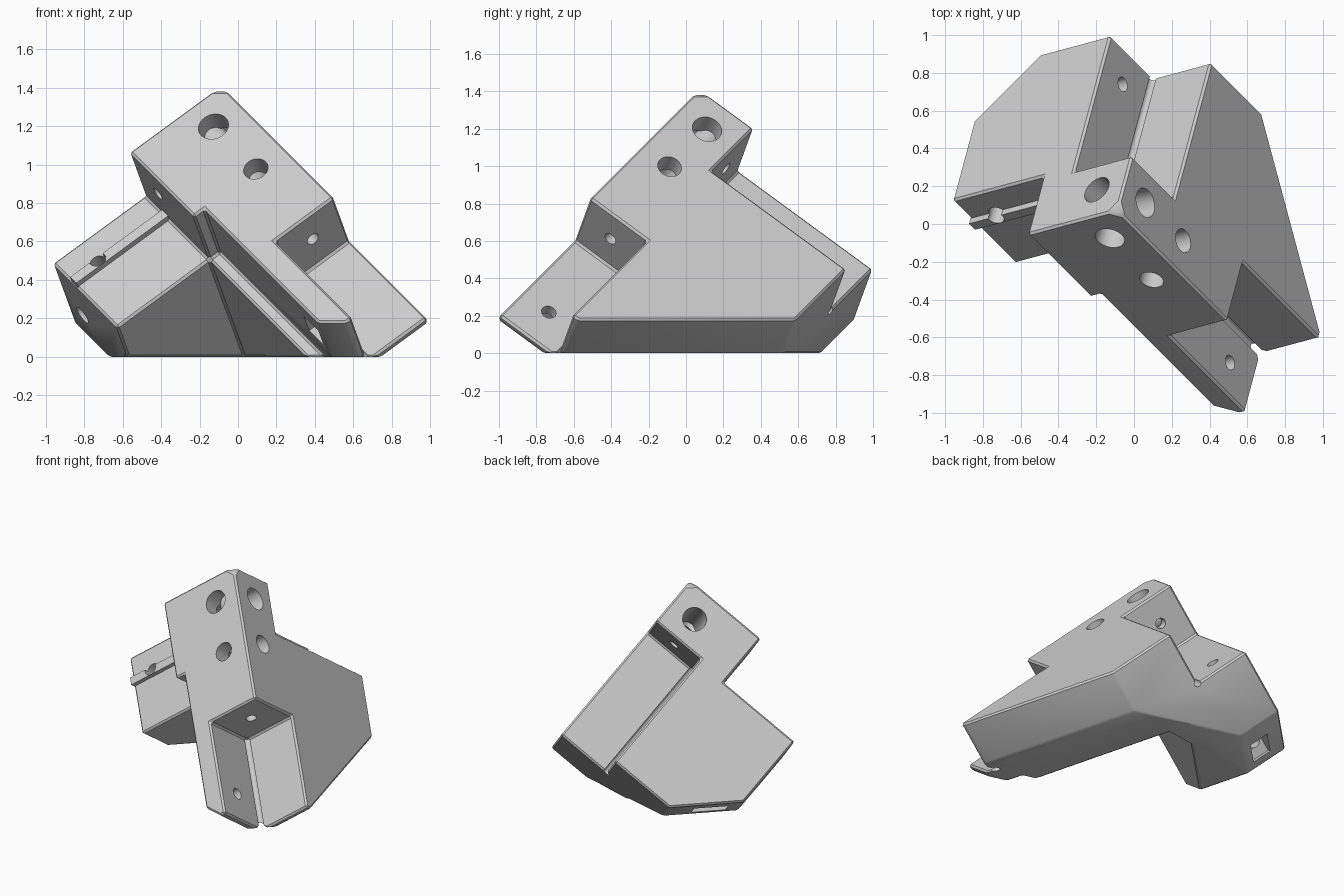
import bpy, bmesh, math
from mathutils import Matrix, Vector

if "Cube" in bpy.data.objects:
    bpy.data.objects.remove(bpy.data.objects["Cube"], do_unlink=True)

# Tilted frame: three square axes run down from the apex
APEX = Vector((-0.088, 0.073, 1.415))
FALL = 1 / math.sqrt(3)
AXES = [Vector((math.cos(math.radians(t)) * math.sqrt(2) * FALL,
                math.sin(math.radians(t)) * math.sqrt(2) * FALL, -FALL))
        for t in (195, 75, -45)]
FRAME = Matrix.Translation(APEX) @ Matrix(AXES).transposed().to_4x4()

# Main sizes along the axes
END = (1.215, 1.28, 1.71)
NOTCH = 0.39
WALL, STRIP, BLOCK = 0.605, 0.535, 0.58
BORE = 0.188
FAR = 3


def new_object(name, bm):
    mesh = bpy.data.meshes.new(name)
    bmesh.ops.recalc_face_normals(bm, faces=bm.faces)
    bm.to_mesh(mesh)
    bm.free()
    obj = bpy.data.objects.new(name, mesh)
    bpy.context.collection.objects.link(obj)
    return obj


def box_bm(low, high):
    bm = bmesh.new()
    bmesh.ops.create_cube(bm, size=1)
    low, high = Vector(low), Vector(high)
    for v in bm.verts:
        v.co = Vector(low[i] + (v.co[i] + 0.5) * (high[i] - low[i]) for i in range(3))
    return bm


def rod_bm(axis, start, stop, center, radius):
    """Cylinder along one axis; center holds the two other coordinates in order."""
    bm = bmesh.new()
    mid = list(center)
    mid.insert(axis, (start + stop) / 2)
    direction = Vector(1.0 if i == axis else 0.0 for i in range(3))
    turn = direction.to_track_quat('Z', 'Y').to_matrix().to_4x4()
    bmesh.ops.create_cone(bm, cap_ends=True, segments=32, radius1=radius, radius2=radius,
                          depth=stop - start, matrix=Matrix.Translation(mid) @ turn)
    return bm


def apply_modifier(obj, mod):
    bpy.context.view_layer.objects.active = obj
    bpy.ops.object.modifier_apply(modifier=mod.name)


def combine(obj, bm, operation='DIFFERENCE'):
    tool = new_object("cutter", bm)
    tool.hide_render = True
    mod = obj.modifiers.new("shape", 'BOOLEAN')
    mod.operation, mod.solver, mod.object = operation, 'EXACT', tool
    apply_modifier(obj, mod)
    bpy.data.objects.remove(tool, do_unlink=True)


def tidy(obj):
    bm = bmesh.new()
    bm.from_mesh(obj.data)
    bmesh.ops.remove_doubles(bm, verts=bm.verts, dist=0.0005)
    bmesh.ops.dissolve_limit(bm, angle_limit=0.01, verts=bm.verts, edges=bm.edges)
    bm.to_mesh(obj.data)
    bm.free()


# Solid blank, trimmed by the sloped ends, the foot plane and the blunt apex
blank = box_bm((0, 0, 0), END)
TRIMS = [((1, 1, 0), 2.14), ((0, 1, 1), 2.14), ((1, 0, 1), 2.14),
         ((1, 1, 1), APEX.z / FALL), ((-1, -1, -1), -0.06)]
for normal, limit in TRIMS:
    n = Vector(normal)
    cut = bmesh.ops.bisect_plane(blank, geom=blank.verts[:] + blank.edges[:] + blank.faces[:],
                                 plane_co=n * limit / n.length_squared, plane_no=n,
                                 clear_outer=True)
    rim = [e for e in cut["geom_cut"] if isinstance(e, bmesh.types.BMEdge)]
    bmesh.ops.edgeloop_fill(blank, edges=rim)
bracket = new_object("corner_bracket", blank)

# Hollow behind the walls, then the rail seats on the three arms
combine(bracket, box_bm((WALL, -1, -1), (FAR, NOTCH, FAR)))
combine(bracket, box_bm((WALL, -1, BLOCK), (FAR, FAR, FAR)))
combine(bracket, box_bm((STRIP, -1, BLOCK), (FAR, NOTCH, FAR)))
combine(bracket, box_bm((-1, 0.367, -1), (NOTCH, FAR, NOTCH)))
combine(bracket, box_bm((-1, -1, 1.015), (NOTCH, NOTCH, FAR)))

# Small chamfer on the edges
tidy(bracket)
bevel = bracket.modifiers.new("chamfer", 'BEVEL')
bevel.width, bevel.segments = 0.012, 1
bevel.limit_method, bevel.angle_limit = 'ANGLE', math.radians(30)
apply_modifier(bracket, bevel)

# Locating rib on the side arm
combine(bracket, box_bm((WALL - 0.02, 0.355, 0.165), (END[0] - 0.004, NOTCH + 0.03, 0.22)), 'UNION')

# Relief grooves in the inner corners of the seats
combine(bracket, rod_bm(1, 0.35, FAR, (NOTCH, NOTCH), 0.024))
combine(bracket, rod_bm(2, 1.0, FAR, (NOTCH, NOTCH), 0.024))

# Screw bores through the head: wide pocket outside, thin shaft to the seat
for axis, pocket, reach in ((0, 0.33, 0.8), (1, 0.29, 0.5), (2, 0.8, 1.2)):
    combine(bracket, rod_bm(axis, -0.1, pocket, (BORE, BORE), 0.08))
    combine(bracket, rod_bm(axis, 0.1, reach, (BORE, BORE), 0.035))

# Second pair of pockets along the long edge
combine(bracket, rod_bm(0, -0.1, 0.3, (BORE, 0.535), 0.065))
combine(bracket, rod_bm(1, -0.1, 0.3, (BORE, 0.57), 0.065))

# Clamp screws in the seats with their square nut pockets
combine(bracket, rod_bm(0, 0.3, 0.7, (0.18, 1.5), 0.04))
combine(bracket, box_bm((0.46, 0.115, 1.435), (0.7, 0.245, 1.565)))
combine(bracket, rod_bm(0, 0.3, 1.0, (1.085, 0.185), 0.04))
combine(bracket, rod_bm(1, 0.3, 1.0, (1.04, 0.175), 0.045))
combine(bracket, box_bm((0.9, 0.95, 0.115), (1.15, 1.15, 0.25)))
combine(bracket, rod_bm(0, 0.95, 1.4, (0.71, 0.15), 0.05))

# Stand the part in its tilted pose
bracket.data.transform(FRAME)

# Plain grey finish
grey = bpy.data.materials.new("light_grey")
grey.use_nodes = True
grey.diffuse_color = (0.6, 0.6, 0.6, 1)
grey.node_tree.nodes["Principled BSDF"].inputs["Base Color"].default_value = (0.6, 0.6, 0.6, 1)
bracket.data.materials.clear()
bracket.data.materials.append(grey)
for poly in bracket.data.polygons:
    poly.material_index = 0

bpy.ops.object.select_all(action='DESELECT')
bracket.select_set(True)
bpy.context.view_layer.objects.active = bracket
bpy.ops.object.shade_smooth_by_angle(angle=math.radians(25))
